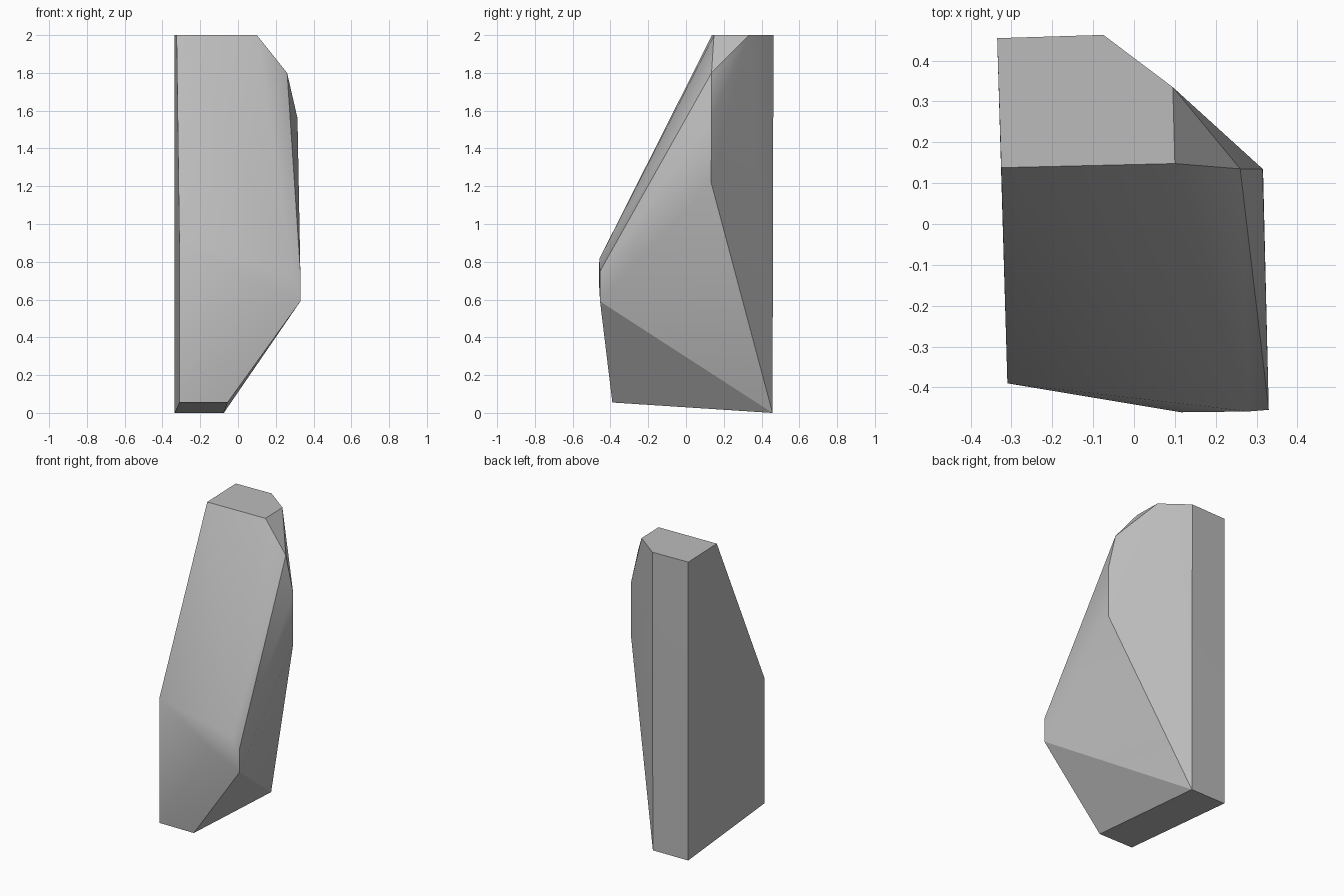
import bpy
import bmesh
from math import radians

cube = bpy.data.objects.get("Cube")
if cube:
    bpy.data.objects.remove(cube, do_unlink=True)

# Plain stone grey
stone = bpy.data.materials.new("stone_grey")
stone.use_nodes = True
grey = (0.5, 0.5, 0.5, 1.0)
stone.diffuse_color = grey
stone.node_tree.nodes["Principled BSDF"].inputs["Base Color"].default_value = grey

# Corner points of the chiselled rock
base = [(-0.335, 0.455, 0), (-0.075, 0.458, 0), (-0.055, -0.39, 0.055), (-0.31, -0.39, 0.055)]
top = [(-0.335, 0.455, 2), (-0.075, 0.463, 2), (0.095, 0.335, 2), (0.1, 0.148, 2), (-0.325, 0.138, 2)]
front = [(-0.31, -0.39, 0.89), (0.115, -0.461, 0.69), (0.28, -0.459, 0.815),
         (0.33, -0.455, 0.75), (0.33, -0.455, 0.59)]
side = [(0.26, 0.135, 1.8), (0.315, 0.135, 1.56), (0.316, 0.133, 1.22)]

# Wrap the points in a closed faceted skin
bm = bmesh.new()
for point in base + top + front + side:
    bm.verts.new(point)
bmesh.ops.convex_hull(bm, input=bm.verts[:])
bmesh.ops.dissolve_limit(bm, angle_limit=radians(0.5), verts=bm.verts[:], edges=bm.edges[:])
bmesh.ops.recalc_face_normals(bm, faces=bm.faces[:])

# The weathered front blends softly; the other facets keep crisp edges
for face in bm.faces:
    face.smooth = True
for edge in bm.edges:
    soft_front = all(f.normal.y < -0.3 for f in edge.link_faces)
    edge.smooth = soft_front or edge.calc_face_angle(0) < radians(25)

mesh = bpy.data.meshes.new("rock")
bm.to_mesh(mesh)
bm.free()
mesh.materials.append(stone)
rock = bpy.data.objects.new("rock", mesh)
bpy.context.collection.objects.link(rock)
